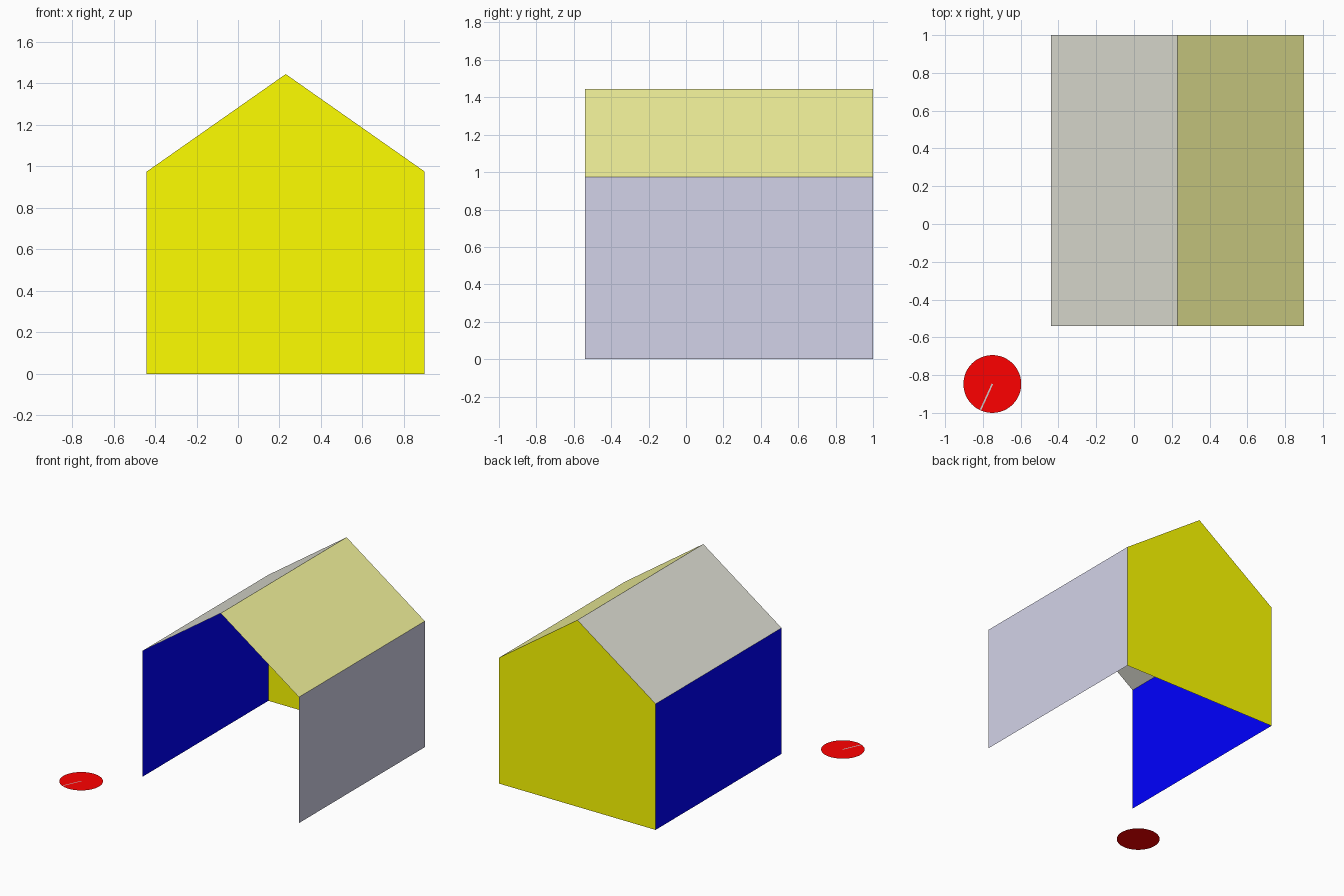
import bpy, bmesh, math
from mathutils import Matrix

if "Cube" in bpy.data.objects:
    bpy.data.objects.remove(bpy.data.objects["Cube"])

X0, X1, XR = -0.44, 0.90, 0.23      # left wall, right wall, ridge
Y0, Y1 = -0.54, 1.0                 # open front, back wall
EAVE, RIDGE = 0.975, 1.445


def paint(obj, name, rgb):
    mat = bpy.data.materials.get(name) or bpy.data.materials.new(name)
    mat.diffuse_color = (*rgb, 1)
    mat.use_nodes = True
    mat.node_tree.nodes["Principled BSDF"].inputs["Base Color"].default_value = mat.diffuse_color
    obj.data.materials.append(mat)


def panel(name, pts):
    """Single flat sheet from its outline."""
    me = bpy.data.meshes.new(name)
    me.from_pydata(pts, [], [list(range(len(pts)))])
    obj = bpy.data.objects.new(name, me)
    bpy.context.collection.objects.link(obj)
    return obj


def strip(name, a, b):
    """Sheet running front to back above the line a-b in the xz profile."""
    return panel(name, [(a[0], Y0, a[1]), (b[0], Y0, b[1]),
                        (b[0], Y1, b[1]), (a[0], Y1, a[1])])


# Shed profile, swept front to back as four sheets
profile = [(X1, 0), (X1, EAVE), (XR, RIDGE), (X0, EAVE), (X0, 0)]
names = ["right_wall", "right_roof", "left_roof", "left_wall"]
colours = [("lavender", (0.65, 0.65, 0.81)), ("pale_yellow", (0.90, 0.90, 0.33)),
           ("warm_grey", (0.74, 0.74, 0.66)), ("blue", (0, 0, 1))]
for i, name in enumerate(names):
    sheet = strip(name, profile[i], profile[i + 1])
    sheet.data.flip_normals()
    paint(sheet, *colours[i])

# Gabled back wall
back = panel("back_wall", [(x, Y1, z) for x, z in profile])
back.data.flip_normals()
paint(back, "yellow", (1, 1, 0))

# Flat red disc on the ground
cx, cy, r = -0.75, -0.847, 0.153
me = bpy.data.meshes.new("ground_disc")
bm = bmesh.new()
bmesh.ops.create_circle(bm, cap_ends=True, segments=48, radius=r,
                        matrix=Matrix.Translation((cx, cy, 0)))
bm.to_mesh(me)
bm.free()
disc = bpy.data.objects.new("ground_disc", me)
bpy.context.collection.objects.link(disc)
paint(disc, "red", (1, 0, 0))

# Hairline pointer from the disc centre to its rim
ang = math.atan2(-0.136, -0.062)
w = 0.004
pts = [(0, -w), (r * 0.98, -w), (r * 0.98, w), (0, w)]
c, s = math.cos(ang), math.sin(ang)
pointer = panel("disc_pointer", [(cx + u * c - v * s, cy + u * s + v * c, 0.001)
                                 for u, v in pts])
paint(pointer, "light_grey", (0.8, 0.8, 0.8))

# Put every face of the back wall outward
for p in back.data.polygons:
    if p.normal.y < 0:
        back.data.flip_normals()
        break
